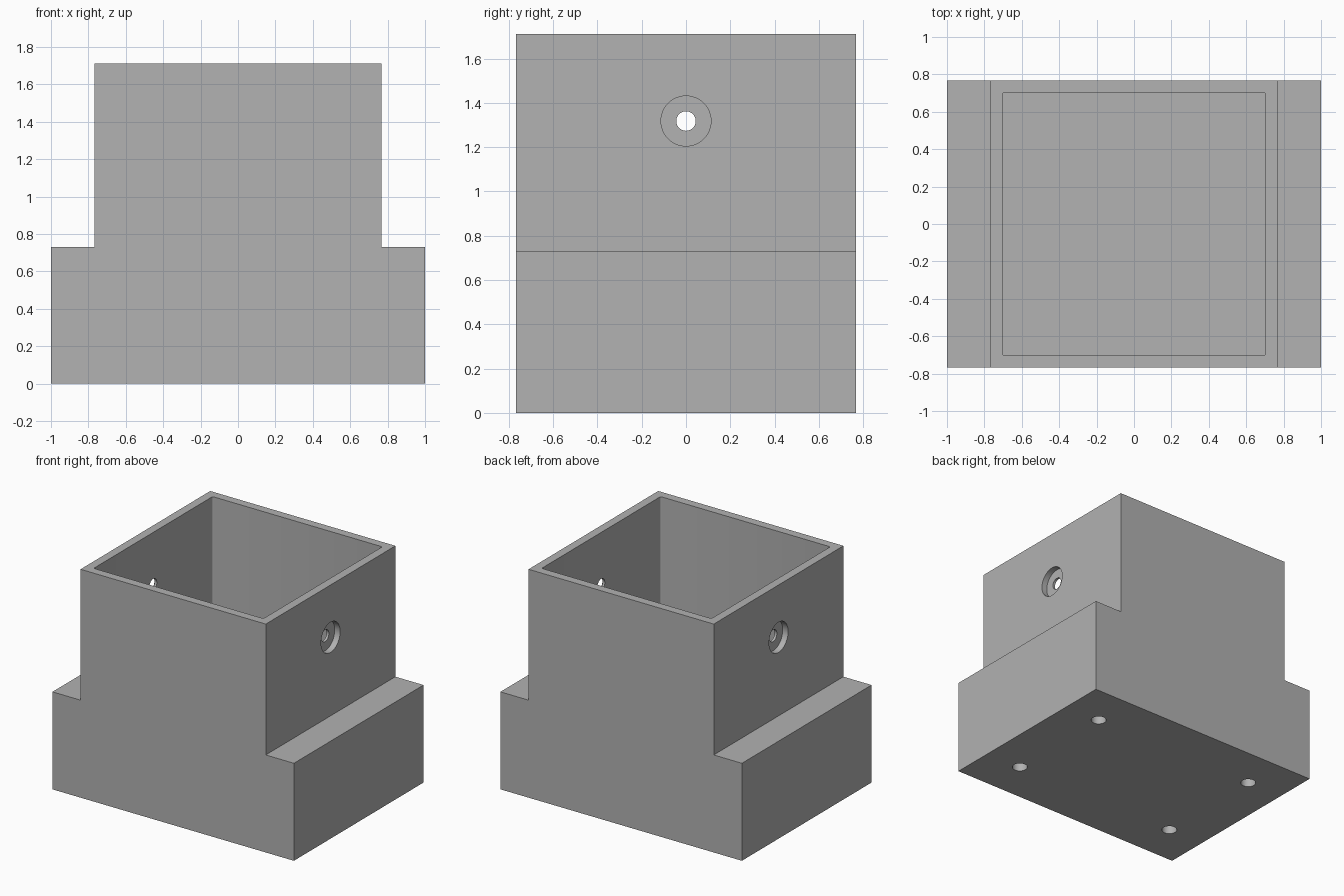
import bpy
import math

cube = bpy.data.objects.get("Cube")
if cube:
    bpy.data.objects.remove(cube, do_unlink=True)

# Plain grey material
grey = bpy.data.materials.new("plain_grey")
grey.use_nodes = True
colour = (0.445, 0.445, 0.445, 1)
grey.diffuse_color = colour
grey.node_tree.nodes["Principled BSDF"].inputs["Base Color"].default_value = colour

HALF_DEPTH = 0.767   # also half the width of the upper box
STEP = 0.73          # top of the side ledges
TOP = 1.71
CAVITY = 0.703       # half the width of the opening
BORE_Z = 1.318


def cut(target, cutter):
    """Subtract a cutter and keep it only as a hidden helper."""
    mod = target.modifiers.new(cutter.name, 'BOOLEAN')
    mod.operation = 'DIFFERENCE'
    mod.solver = 'EXACT'
    mod.object = cutter
    cutter.hide_render = True
    cutter.hide_set(True)


def drill(target, name, radius, depth, location, rotation=(0, 0, 0)):
    bpy.ops.mesh.primitive_cylinder_add(vertices=48, radius=radius, depth=depth,
                                        location=location, rotation=rotation)
    bit = bpy.context.object
    bit.name = name
    cut(target, bit)


# Stepped body: profile in x and z, extruded along y
profile = [(1, 0), (1, STEP), (HALF_DEPTH, STEP), (HALF_DEPTH, TOP)]
profile += [(-x, z) for x, z in reversed(profile)]
n = len(profile)
verts = [(x, y, z) for y in (-HALF_DEPTH, HALF_DEPTH) for x, z in profile]
faces = [list(range(n))[::-1], list(range(n, 2 * n))]
faces += [(i, (i + 1) % n, (i + 1) % n + n, i + n) for i in range(n)]
mesh = bpy.data.meshes.new("stepped_housing")
mesh.from_pydata(verts, [], faces)
mesh.materials.append(grey)
body = bpy.data.objects.new("stepped_housing", mesh)
bpy.context.collection.objects.link(body)

# Make the face normals consistent
bpy.context.view_layer.objects.active = body
body.select_set(True)
bpy.ops.object.mode_set(mode='EDIT')
bpy.ops.mesh.select_all(action='SELECT')
bpy.ops.mesh.normals_make_consistent(inside=False)
bpy.ops.object.mode_set(mode='OBJECT')

# Square cavity open at the top, with slightly rounded upright corners
bpy.ops.mesh.primitive_cube_add(size=2, location=(0, 0, STEP + 1))
cavity = bpy.context.object
cavity.name = "cavity_cutter"
cavity.scale = (CAVITY, CAVITY, 1)
bpy.ops.object.transform_apply(location=False, rotation=False, scale=True)
weights = cavity.data.attributes.new("bevel_weight_edge", 'FLOAT', 'EDGE')
for edge in cavity.data.edges:
    a, b = (cavity.data.vertices[i].co for i in edge.vertices)
    weights.data[edge.index].value = 1.0 if abs(a.z - b.z) > 1 else 0.0
bevel = cavity.modifiers.new("rounded_corners", 'BEVEL')
bevel.limit_method = 'WEIGHT'
bevel.width = 0.01
bevel.segments = 3
cut(body, cavity)

# Through holes and shallow counterbores in both side walls
sideways = (0, math.pi / 2, 0)
for side, label in ((1, "left"), (-1, "right")):
    drill(body, label + "_side_hole_cutter", 0.044, 0.3,
          (side * HALF_DEPTH, 0, BORE_Z), sideways)
    drill(body, label + "_counterbore_cutter", 0.113, 0.09,
          (side * HALF_DEPTH, 0, BORE_Z), sideways)

# Four blind screw holes in the underside
for x in (-0.7, 0.7):
    for y in (-0.44, 0.44):
        drill(body, "screw_hole_cutter", 0.054, 0.8, (x, y, 0))

# Bake the cuts and shade the round walls smoothly
bpy.ops.object.select_all(action='DESELECT')
body.select_set(True)
bpy.context.view_layer.objects.active = body
for mod in list(body.modifiers):
    bpy.ops.object.modifier_apply(modifier=mod.name)
for obj in list(bpy.data.objects):
    if obj.name.split(".")[0].endswith("_cutter"):
        bpy.data.objects.remove(obj, do_unlink=True)
bpy.ops.object.shade_smooth_by_angle(angle=math.radians(30))
